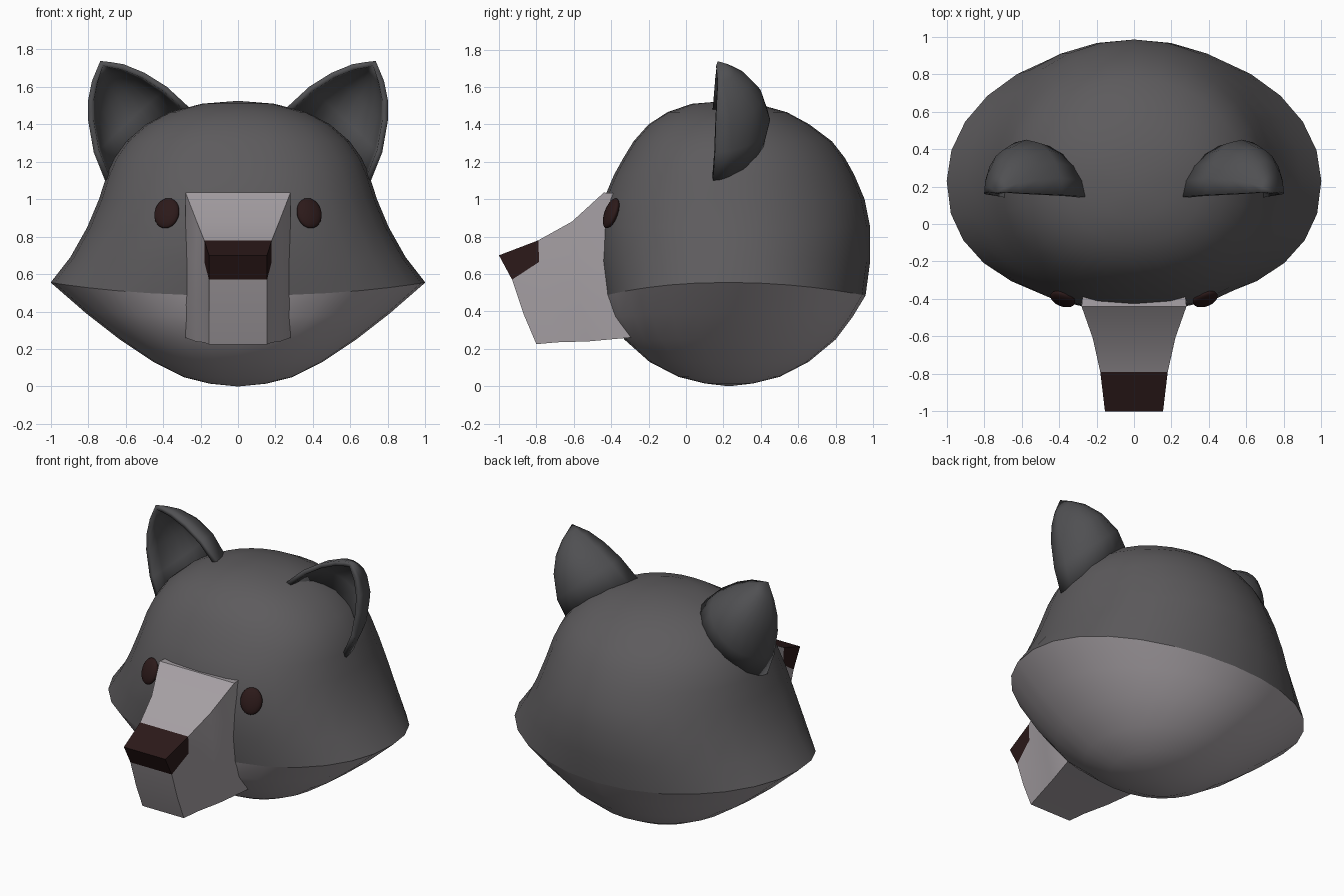
import bpy, math
from math import sin, cos, pi

if "Cube" in bpy.data.objects:
    bpy.data.objects.remove(bpy.data.objects["Cube"])


def material(name, r, g, b):
    m = bpy.data.materials.new(name)
    m.diffuse_color = (r, g, b, 1)
    m.use_nodes = True
    m.node_tree.nodes["Principled BSDF"].inputs["Base Color"].default_value = m.diffuse_color
    return m


FUR = material("dark_fur", .11, .105, .11)
EAR = material("ear_fur", .08, .08, .085)
PALE = material("pale_fur", .38, .35, .37)
NOSE = material("nose_brown", .025, .01, .01)


def make(name, verts, faces, mats, angle):
    me = bpy.data.meshes.new(name)
    me.from_pydata(verts, [], faces)
    ob = bpy.data.objects.new(name, me)
    bpy.context.collection.objects.link(ob)
    for m in mats:
        me.materials.append(m)
    bpy.ops.object.select_all(action='DESELECT')
    ob.select_set(True)
    bpy.context.view_layer.objects.active = ob
    bpy.ops.object.shade_smooth_by_angle(angle=math.radians(angle))
    return ob


# Head: stacked rings (z, half width, front y, back y, dip at front and back)
SEG = 28
CREASE = (.555, 1.0, -.435, .96, .07)


def head_part(name, rings, mat):
    verts = []
    for z, w, yf, yb, dip in rings:
        for i in range(SEG):
            a = 2 * pi * i / SEG
            c, s = cos(a), sin(a)
            n = 2.25 if s < 0 else 2
            x = w * math.copysign(abs(c) ** (2 / n), c)
            depth = (yb - .23) if s > 0 else (.23 - yf)
            y = .23 + depth * math.copysign(abs(s) ** (2 / n), s)
            verts.append((x, y, z - dip * s * s))
    faces = []
    for r in range(len(rings) - 1):
        for i in range(SEG):
            j = (i + 1) % SEG
            faces.append((r * SEG + i, r * SEG + j, (r + 1) * SEG + j, (r + 1) * SEG + i))
    # close the outer end with a pole
    pole = len(verts)
    if rings[0] is CREASE:
        verts.append((0, .21, 1.525))
        b = (len(rings) - 1) * SEG
        faces += [(b + i, b + (i + 1) % SEG, pole) for i in range(SEG)]
    else:
        verts.append((0, .23, 0))
        faces += [((i + 1) % SEG, i, pole) for i in range(SEG)]
    return make(name, verts, faces, [mat], 60)


head_part("lower_jaw", [
    (.015, .15, .1, .36, 0), (.05, .29, -.04, .5, 0), (.13, .45, -.195, .655, 0),
    (.25, .63, -.33, .8, 0), (.39, .81, -.405, .89, .02), CREASE], PALE)
head_part("upper_head", [
    CREASE, (.69, .895, -.465, .985, .02), (.85, .805, -.465, .985, 0), (1.0, .742, -.44, .955, 0),
    (1.13, .7, -.385, .9, 0), (1.22, .66, -.335, .85, 0), (1.31, .595, -.28, .78, 0),
    (1.4, .49, -.2, .66, 0), (1.465, .365, -.1, .54, 0), (1.51, .19, .03, .38, 0)], FUR)

# Muzzle and nose: sections of (half width, y, z) from top edge to bottom edge
SECTIONS = [
    [(.27, -.34, 1.03), (.28, -.34, .68), (.28, -.32, .45), (.28, -.25, .26)],
    [(.28, -.44, 1.035), (.28, -.42, .69), (.28, -.39, .45), (.28, -.30, .26)],
    [(.22, -.61, .88), (.225, -.59, .69), (.225, -.57, .46), (.225, -.52, .24)],
    [(.18, -.79, .78), (.18, -.785, .665), (.18, -.75, .45), (.18, -.69, .235)],
    [(.155, -1.0, .70), (.155, -.93, .57), (.155, -.87, .39), (.155, -.80, .225)],
]


def muzzle_part(name, keep, mat):
    verts = [(s * w, y, z) for sec in SECTIONS for (w, y, z) in sec for s in (-1, 1)]

    def v(i, j, side):
        return (i * 4 + j) * 2 + side
    faces = []
    for i in range(4):
        for j in range(3):
            if keep(i, j):
                faces.append((v(i, j, 1), v(i + 1, j, 1), v(i + 1, j + 1, 1), v(i, j + 1, 1))[::-1])
                faces.append((v(i, j, 0), v(i + 1, j, 0), v(i + 1, j + 1, 0), v(i, j + 1, 0)))
                if i == 3:
                    faces.append((v(4, j, 0), v(4, j, 1), v(4, j + 1, 1), v(4, j + 1, 0))[::-1])
        if keep(i, 0):
            faces.append((v(i, 0, 0), v(i, 0, 1), v(i + 1, 0, 1), v(i + 1, 0, 0))[::-1])
        if keep(i, 2):
            faces.append((v(i, 3, 0), v(i, 3, 1), v(i + 1, 3, 1), v(i + 1, 3, 0)))
    me = make(name, verts, faces, [mat], 30)
    return me


muzzle_part("muzzle", lambda i, j: (i, j) != (3, 0), PALE)
muzzle_part("nose", lambda i, j: (i, j) == (3, 0), NOSE)

# Ears: hollow half domes, (outer x, z, inner x, z, front y, depth)
EAR_ROWS = [
    (.71, 1.10, .25, 1.48, .145, .27), (.77, 1.25, .38, 1.60, .155, .295),
    (.80, 1.42, .50, 1.675, .16, .25), (.80, 1.53, .61, 1.72, .165, .175),
    (.78, 1.63, .68, 1.732, .17, .09)]
N = 10
verts, faces = [], []
for ox, oz, ix, iz, y, d in EAR_ROWS:
    for k in range(N + 1):
        a = pi * k / N
        t = (1 - cos(a)) / 2
        verts.append((ox + (ix - ox) * t, y + d * sin(a), oz + (iz - oz) * t))
for r in range(len(EAR_ROWS) - 1):
    for k in range(N):
        a, b = r * (N + 1) + k, (r + 1) * (N + 1) + k
        faces.append((a, a + 1, b + 1, b))
last = (len(EAR_ROWS) - 1) * (N + 1)
verts.append((.735, .17, 1.738))
faces += [(last + k, last + k + 1, len(verts) - 1) for k in range(N)]
ears = make("ears", verts, faces, [EAR], 50)
shell = ears.modifiers.new("shell", 'SOLIDIFY')
shell.thickness = .03
shell.offset = -1
ears.modifiers.new("pair", 'MIRROR')

# Eyes: flattened ovals lying on the face
for s, side in ((-1, "left"), (1, "right")):
    bpy.ops.mesh.primitive_uv_sphere_add(
        segments=20, ring_count=12, radius=1, location=(s * .38, -.40, .925),
        rotation=(math.radians(-20), 0, s * math.radians(20)))
    eye = bpy.context.object
    eye.name = "eye_" + side
    eye.scale = (.07, .03, .085)
    eye.data.materials.append(NOSE)
    bpy.ops.object.shade_smooth()
